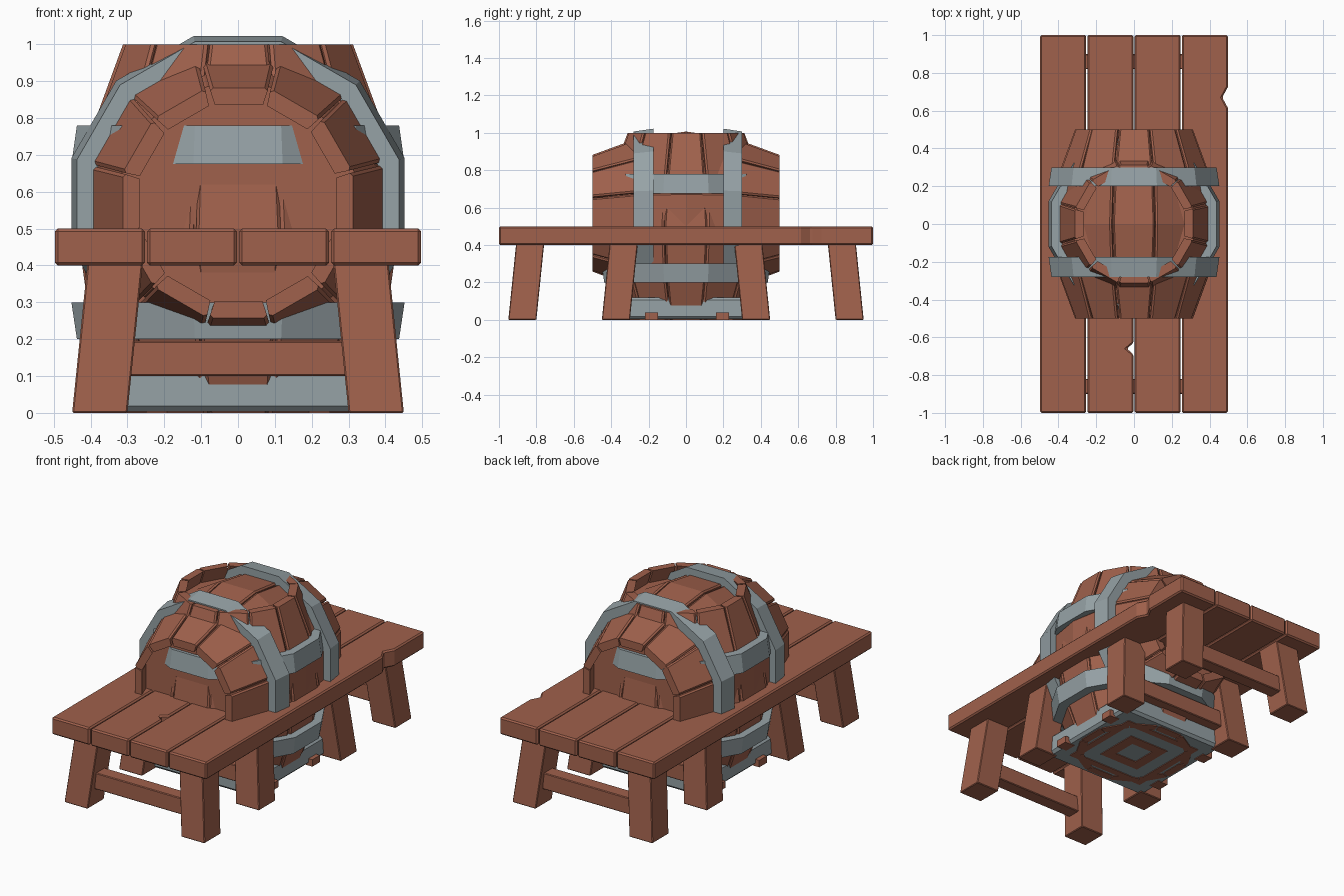
import bpy, bmesh, math, random
from mathutils import Matrix, Vector

if "Cube" in bpy.data.objects:
    bpy.data.objects.remove(bpy.data.objects["Cube"])

random.seed(4)
T15 = math.tan(math.radians(15))


def material(name, col):
    m = bpy.data.materials.new(name)
    m.diffuse_color = (*col, 1)
    m.use_nodes = True
    m.node_tree.nodes["Principled BSDF"].inputs["Base Color"].default_value = m.diffuse_color
    return m


WOOD = material("reddish_wood", (0.352, 0.119, 0.072))
IRON = material("grey_iron", (0.305, 0.361, 0.381))


def finish(bm, name, mat, matrix=Matrix(), bevel=0):
    bmesh.ops.recalc_face_normals(bm, faces=bm.faces)
    bm.transform(matrix)
    me = bpy.data.meshes.new(name)
    bm.to_mesh(me)
    bm.free()
    me.materials.append(mat)
    ob = bpy.data.objects.new(name, me)
    bpy.context.collection.objects.link(ob)
    if bevel:
        b = ob.modifiers.new("bevel", 'BEVEL')
        b.width, b.segments = bevel, 1
    return ob


def loft(bm, rings, closed=False):
    """Skin equal-sized rings; cap the ends, or join last ring to first."""
    vs = [[bm.verts.new(p) for p in r] for r in rings]
    n = len(vs[0])
    pairs = list(zip(vs, vs[1:])) + ([(vs[-1], vs[0])] if closed else [])
    for a, b in pairs:
        for i in range(n):
            j = (i + 1) % n
            bm.faces.new((a[i], a[j], b[j], b[i]))
    if not closed:
        bm.faces.new(vs[0])
        bm.faces.new(vs[-1])


def ring12(apothem, z):
    r = apothem / math.cos(math.radians(15))
    return [Vector((r * math.cos(math.radians(15 + 30 * i)),
                    r * math.sin(math.radians(15 + 30 * i)), z)) for i in range(12)]


def box(bm, x0, x1, y0, y1, z0, z1):
    loft(bm, [[(x0, y0, z), (x1, y0, z), (x1, y1, z), (x0, y1, z)] for z in (z0, z1)])


# Barrel profile: (position along axis, flat-to-centre radius)
PROFILE = [(-0.5, 0.312), (-0.26, 0.40), (0, 0.437), (0.26, 0.40), (0.5, 0.312)]


def barrel(prefix, matrix):
    # twelve separate staves with uneven gaps
    bm = bmesh.new()
    for k in range(12):
        rot = Matrix.Rotation(math.radians(30 * k), 3, 'Z')
        rings = []
        for z, r in PROFILE:
            ri = r - 0.045
            g0, g1 = (random.uniform(0.001, 0.009) for _ in range(2))
            o, i = r * T15, ri * T15
            c = 0.008
            pts = [(ri, -i + g0, z), (r - c, -o + g0, z), (r, -o + g0 + c, z),
                   (r, o - g1 - c, z), (r - c, o - g1, z), (ri, i - g1, z)]
            rings.append([rot @ Vector(p) for p in pts])
        loft(bm, rings)
    finish(bm, prefix + "_staves", WOOD, matrix)
    # inner body with recessed end lids
    bm = bmesh.new()
    loft(bm, [ring12(r, z) for z, r in
              ((-0.42, 0.315), (-0.26, 0.372), (0, 0.408), (0.26, 0.372), (0.42, 0.315))])
    finish(bm, prefix + "_lids", WOOD, matrix)
    # iron hoops
    bm = bmesh.new()
    for zi, zo in ((-0.2, -0.3), (0.175, 0.28)):
        loft(bm, [ring12(0.39, zi), ring12(0.452, zi),
                  ring12(0.437, zo), ring12(0.38, zo)], closed=True)
    finish(bm, prefix + "_hoops", IRON, matrix)


barrel("upright_barrel", Matrix.Translation((0, 0, 0.5)))
barrel("lying_barrel", Matrix.Translation((0, 0, 0.57)) @ Matrix.Rotation(math.pi / 2, 4, 'X'))

# Table top: four planks, two of them with a chipped notch on the right edge
for k in range(4):
    x0, x1 = -0.5 + 0.25 * k + 0.003, -0.25 + 0.25 * k - 0.003
    outline = [(x1, 1), (x0, 1), (x0, -1), (x1, -1)]
    notch = {1: (-0.66, 0.035, 0.03), 3: (0.67, 0.03, 0.055)}.get(k)
    if notch:
        y, d, w = notch
        outline += [(x1, y - w), (x1 - d, y), (x1, y + w)]
    bm = bmesh.new()
    loft(bm, [[(x, y, z) for x, y in outline] for z in (0.4, 0.5)])
    finish(bm, f"table_plank_{k + 1}", WOOD, bevel=0.008)

# Splayed legs and cross beams of the long and the short table
for label, yb in (("long", 0.80), ("short", 0.30)):
    bm = bmesh.new()
    for sx in (-1, 1):
        for sy in (-1, 1):
            loft(bm, [[(sx * (a - s), sy * (b - s), z)
                       for a, b in ((0.30, yb), (0.45, yb), (0.45, yb + 0.15), (0.30, yb + 0.15))]
                      for z, s in ((0, 0), (0.41, 0.042))])
    finish(bm, label + "_table_legs", WOOD, bevel=0.004)
    bm = bmesh.new()
    for sy in (-1, 1):
        yc = sy * (yb + 0.06)
        box(bm, -0.32, 0.32, yc - 0.04, yc + 0.04, 0.1, 0.195)
    finish(bm, label + "_table_beams", WOOD, bevel=0.004)

# Iron base box under the barrels, with wooden skids and frames beneath
bm = bmesh.new()
box(bm, -0.34, 0.34, -0.34, 0.34, 0.004, 0.12)
finish(bm, "base_box", IRON, bevel=0.015)
bm = bmesh.new()
for y in (-0.185, 0.195):
    for sx in (-1, 1):
        box(bm, sx * 0.30, sx * 0.365, y - 0.035, y + 0.035, 0, 0.04)
finish(bm, "base_skids", WOOD)
bm = bmesh.new()
for r, w in ((0.25, 0.04), (0.13, 0.06)):
    for s in (-1, 1):
        a, b = sorted((s * r, s * (r - w)))
        box(bm, -r, r, a, b, 0, 0.006)
        box(bm, a, b, -r + w, r - w, 0, 0.006)
finish(bm, "base_frames", WOOD)
